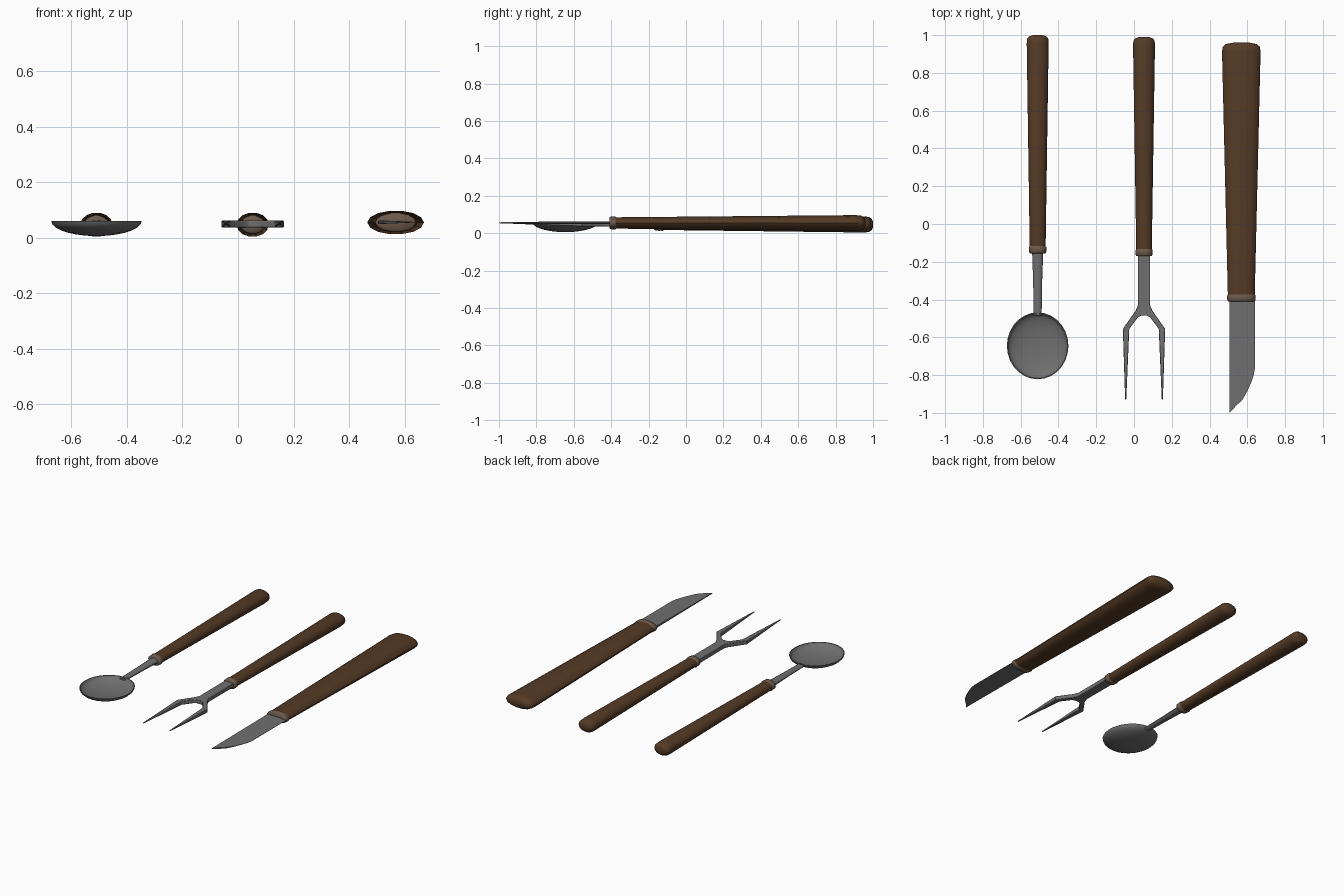
import bpy, bmesh, math

if "Cube" in bpy.data.objects:
    bpy.data.objects.remove(bpy.data.objects["Cube"])

def material(name, rgb):
    m = bpy.data.materials.new(name)
    m.diffuse_color = (*rgb, 1)
    m.use_nodes = True
    m.node_tree.nodes["Principled BSDF"].inputs["Base Color"].default_value = m.diffuse_color
    return m

WOOD = material("brown_wood", (0.090, 0.043, 0.019))
COLLAR = material("dull_bronze", (0.15, 0.10, 0.07))
METAL = material("grey_steel", (0.16, 0.16, 0.16))

def finish(bm, name, mat, angle=40):
    bmesh.ops.recalc_face_normals(bm, faces=bm.faces)
    me = bpy.data.meshes.new(name)
    bm.to_mesh(me)
    bm.free()
    ob = bpy.data.objects.new(name, me)
    bpy.context.collection.objects.link(ob)
    me.materials.append(mat)
    bpy.ops.object.select_all(action='DESELECT')
    ob.select_set(True)
    bpy.context.view_layer.objects.active = ob
    bpy.ops.object.shade_smooth_by_angle(angle=math.radians(angle))
    return ob

def loft(name, mat, cx, cz, rings, n=14, angle=50):
    """Elliptical tube along y; rings are (y, half width, half height)."""
    bm = bmesh.new()
    loops = []
    for y, rx, rz in rings:
        loops.append([bm.verts.new((cx + rx * math.cos(2 * math.pi * i / n), y,
                                    cz + rz * math.sin(2 * math.pi * i / n))) for i in range(n)])
    for a, b in zip(loops, loops[1:]):
        for i in range(n):
            bm.faces.new((a[i], a[(i + 1) % n], b[(i + 1) % n], b[i]))
    bm.faces.new(loops[0])
    bm.faces.new(loops[-1])
    return finish(bm, name, mat, angle)

def plate(name, mat, pts, half):
    """Flat outline with thickness; half(x, y) gives (mid height, half thickness)."""
    bm = bmesh.new()
    rows = []
    for s in (1, -1):
        row = []
        for x, y in pts:
            mid, h = half(x, y)
            row.append(bm.verts.new((x, y, mid + s * h)))
        rows.append(row)
        bm.faces.new(row)
    n = len(pts)
    for i in range(n):
        j = (i + 1) % n
        bm.faces.new((rows[0][i], rows[0][j], rows[1][j], rows[1][i]))
    bmesh.ops.triangulate(bm, faces=[f for f in bm.faces if len(f.verts) > 4])
    return finish(bm, name, mat, 30)

def handle(tool, cx, cz, y0, y1, r0, r1, dome):
    # tapered wooden grip with a domed end
    (ax, az), (bx, bz) = r0, r1
    loft(tool + "_handle", WOOD, cx, cz, [
        (y0, ax, az), (y1 - dome, bx, bz), (y1 - dome * 0.45, bx * 0.97, bz * 0.92),
        (y1 - dome * 0.15, bx * 0.80, bz * 0.70), (y1, bx * 0.42, bz * 0.35)])
    # rounded collar at the front of the grip
    loft(tool + "_collar", COLLAR, cx, cz, [
        (y0 - 0.025, ax * 0.96, az * 0.94), (y0 - 0.02, ax + 0.003, az + 0.003),
        (y0 + 0.005, ax + 0.005, az + 0.005), (y0 + 0.014, ax * 0.98, az * 0.98)])

SX, FX, KX = -0.51, 0.053, 0.568
handle("spoon", SX, 0.047, -0.130, 1.0, (0.042, 0.030), (0.058, 0.044), 0.045)
handle("fork", FX, 0.047, -0.145, 0.99, (0.041, 0.030), (0.058, 0.044), 0.045)
handle("knife", KX, 0.055, -0.385, 0.96, (0.071, 0.031), (0.102, 0.043), 0.05)

# spoon neck
loft("spoon_neck", METAL, SX, 0.047, [(-0.13, 0.030, 0.018), (-0.30, 0.024, 0.014),
                                     (-0.485, 0.021, 0.011)], 10)

# spoon bowl: outer shell, rim and hollow inside
bm = bmesh.new()
n, loops = 28, []
outer = [(math.sin(t), 0.060 - 0.054 * math.cos(t))
         for t in [math.pi / 2 * k / 7 for k in range(1, 8)]]
inner = [(0.97 * math.sin(t), 0.060 - 0.044 * math.cos(t))
         for t in [math.pi / 2 * k / 7 for k in range(7, 0, -1)]]
for r, z in outer + inner:
    loops.append([bm.verts.new((SX + 0.163 * r * math.cos(2 * math.pi * i / n),
                                -0.645 + 0.177 * r * math.sin(2 * math.pi * i / n), z))
                  for i in range(n)])
for a, b in zip(loops, loops[1:]):
    for i in range(n):
        bm.faces.new((a[i], a[(i + 1) % n], b[(i + 1) % n], b[i]))
for loop, z in ((loops[0], 0.006), (loops[-1], 0.016)):
    c = bm.verts.new((SX, -0.645, z))
    for i in range(n):
        bm.faces.new((loop[i], loop[(i + 1) % n], c))
finish(bm, "spoon_bowl", METAL)

# fork shank with two tines, outline mirrored about its axis
side = [(0.033, -0.13), (0.032, -0.43), (0.045, -0.46), (0.112, -0.555), (0.100, -0.93),
        (0.094, -0.93), (0.078, -0.555), (0.033, -0.495), (0.016, -0.485)]
outline = [(FX + x, y) for x, y in side] + [(FX - x, y) for x, y in reversed(side)]

def fork_half(x, y):
    t = max(0, min(1, (-0.55 - y) / 0.38))
    return 0.049 + 0.005 * t, 0.013 - 0.010 * t

fork = plate("fork_prongs", METAL, outline, fork_half)
bev = fork.modifiers.new("soft_edges", 'BEVEL')
bev.width, bev.segments, bev.limit_method = 0.005, 2, 'ANGLE'
bev.angle_limit = math.radians(40)

# knife blade: thick straight spine, thin curved cutting edge
blade = [(0.505, -0.38), (0.505, -1.0), (0.545, -0.958), (0.575, -0.93), (0.600, -0.885),
         (0.622, -0.835), (0.634, -0.80), (0.640, -0.765), (0.640, -0.38)]
plate("knife_blade", METAL, blade,
      lambda x, y: (0.056, max(0.001, 0.007 * (0.64 - x) / 0.135) * (0.3 if y < -0.97 else 1)))
